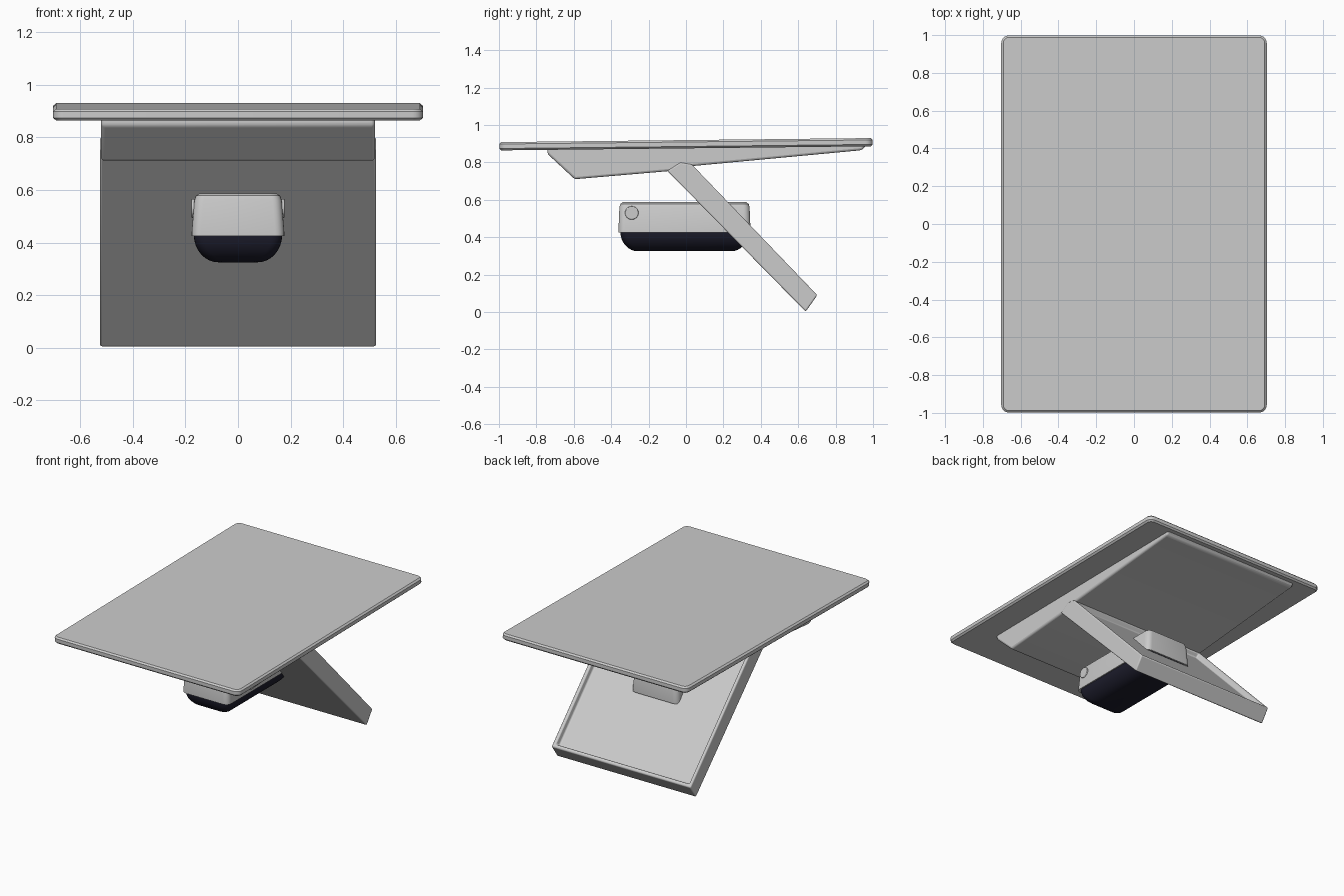
import bpy, bmesh, math

if "Cube" in bpy.data.objects:
    bpy.data.objects.remove(bpy.data.objects["Cube"])


def finish(name, bm, bevel=0.0, color=None):
    bmesh.ops.recalc_face_normals(bm, faces=bm.faces)
    me = bpy.data.meshes.new(name)
    bm.to_mesh(me)
    bm.free()
    ob = bpy.data.objects.new(name, me)
    bpy.context.collection.objects.link(ob)
    bpy.ops.object.select_all(action='DESELECT')
    ob.select_set(True)
    bpy.context.view_layer.objects.active = ob
    bpy.ops.object.shade_smooth_by_angle(angle=math.radians(35))
    if bevel:
        m = ob.modifiers.new("soft_edges", 'BEVEL')
        m.width, m.segments, m.limit_method = bevel, 3, 'ANGLE'
        m.angle_limit = math.radians(25)
    if color:
        mat = bpy.data.materials.new(name + "_paint")
        mat.diffuse_color = color
        mat.use_nodes = True
        mat.node_tree.nodes["Principled BSDF"].inputs["Base Color"].default_value = mat.diffuse_color
        me.materials.append(mat)
    return ob


def extrude_profile(points, half):
    """Side profile in (y, z), extruded from -half to half along x."""
    bm = bmesh.new()
    rings = [[bm.verts.new((x, y, z)) for y, z in points] for x in (-half, half)]
    bm.faces.new(rings[0])
    bm.faces.new(rings[1])
    n = len(points)
    sides = [bm.faces.new((rings[0][i], rings[0][(i + 1) % n],
                           rings[1][(i + 1) % n], rings[1][i])) for i in range(n)]
    bmesh.ops.recalc_face_normals(bm, faces=bm.faces)
    return bm, sides


def loft(sections, yc=0.0, seg=5):
    """Stack of rounded rectangles: (z, half x, half y, corner radius)."""
    bm = bmesh.new()
    rings = []
    for z, hx, hy, r in sections:
        ring = []
        for k, (sx, sy) in enumerate(((1, 1), (-1, 1), (-1, -1), (1, -1))):
            for i in range(seg + 1):
                a = math.pi / 2 * (k + i / seg)
                ring.append(bm.verts.new((sx * (hx - r) + r * math.cos(a),
                                          yc + sy * (hy - r) + r * math.sin(a), z)))
        rings.append(ring)
    n = len(rings[0])
    for a, b in zip(rings, rings[1:]):
        for i in range(n):
            bm.faces.new((a[i], a[(i + 1) % n], b[(i + 1) % n], b[i]))
    bm.faces.new(rings[0])
    bm.faces.new(rings[-1])
    return bm


# slightly tilted screen slab
screen = finish("top_slab", loft([(-0.022, 0.692, 0.988, 0.03), (-0.012, 0.703, 0.998, 0.04),
                                  (0.012, 0.703, 0.998, 0.04), (0.022, 0.692, 0.988, 0.03)]))
screen.location.z = 0.907
screen.rotation_euler.x = 0.011

# wedge-shaped housing under the slab
bm, _ = extrude_profile([(-0.74, 0.895), (-0.74, 0.855), (-0.595, 0.72), (-0.07, 0.765),
                         (0.03, 0.79), (0.94, 0.875), (0.97, 0.91)], 0.52)
finish("under_housing", bm, 0.012)

# sloping leg panel with a shallow recess on its back
bm, sides = extrude_profile([(-0.10, 0.765), (0.64, 0.012), (0.702, 0.10), (0.03, 0.80),
                             (-0.03, 0.81)], 0.525)
bmesh.ops.inset_region(bm, faces=[sides[2]], thickness=0.03, depth=0.0)
bmesh.ops.inset_region(bm, faces=[sides[2]], thickness=0.012, depth=-0.035)
finish("leg_panel", bm, 0.008)

# light box passing through the panel
finish("box_upper", loft([(0.435, 0.176, 0.353, 0.035), (0.45, 0.176, 0.353, 0.035),
                          (0.57, 0.166, 0.348, 0.035), (0.588, 0.16, 0.343, 0.035),
                          (0.597, 0.145, 0.33, 0.03)], -0.008))

# dark rounded underside of the box
hull = []
for i in range(9):
    t = i / 8 * math.pi / 2
    hull.append((0.44 - 0.105 * math.sin(t), 0.075 + 0.093 * math.cos(t),
                 0.25 + 0.093 * math.cos(t), 0.04))
finish("box_lower", loft(hull, -0.008), color=(0.012, 0.012, 0.025, 1))

# small round knobs on both sides of the box
for s, side in ((-1, "left"), (1, "right")):
    bm = bmesh.new()
    bmesh.ops.create_cone(bm, cap_ends=True, segments=24, radius1=0.036, radius2=0.036, depth=0.02)
    knob = finish("knob_" + side, bm, 0.004)
    knob.rotation_euler.y = math.pi / 2
    knob.location = (s * 0.167, -0.29, 0.54)

# base of the leg rests on the ground
for ob in bpy.data.objects:
    ob.location.z -= 0.01
